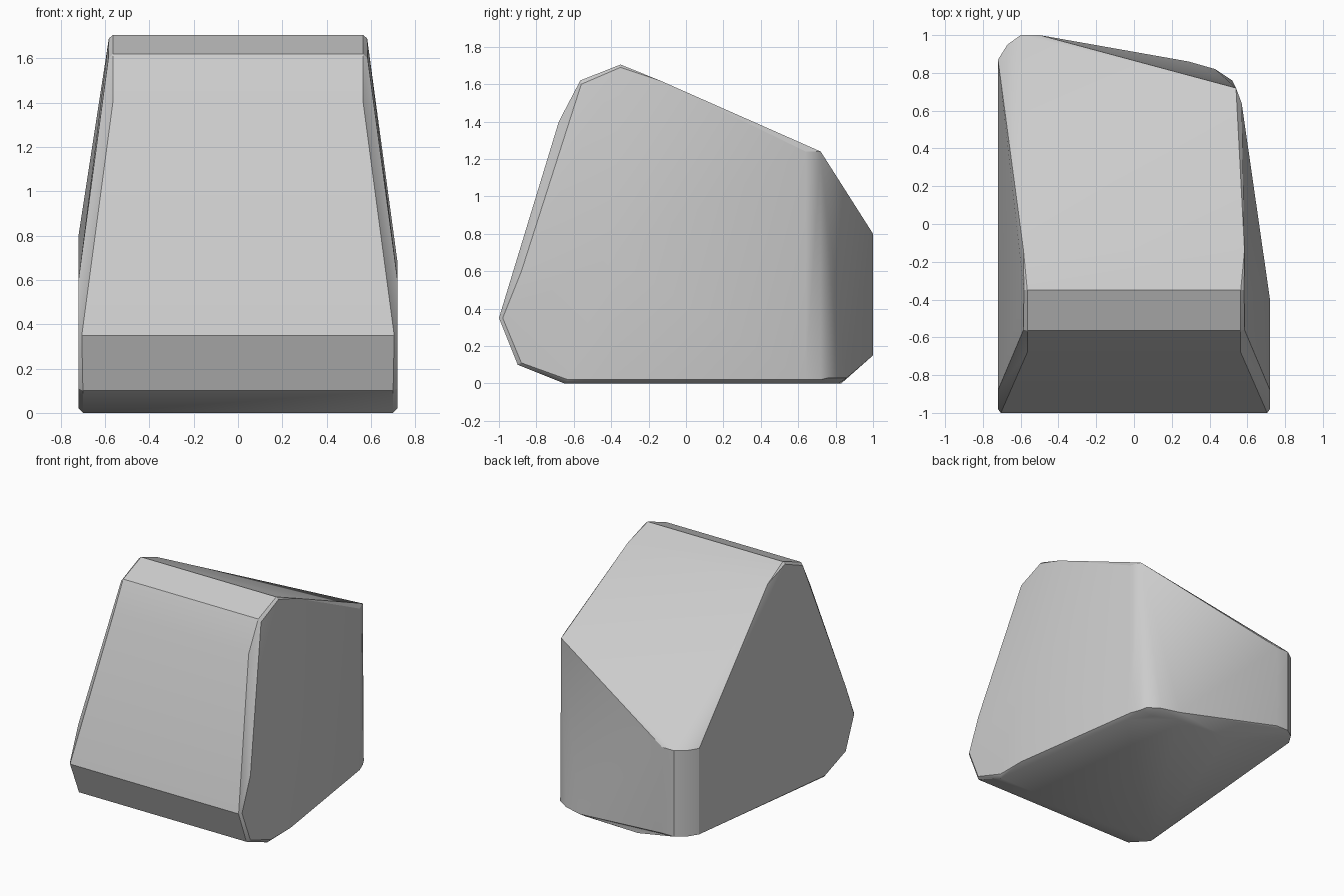
import bpy
import bmesh
import math

default_cube = bpy.data.objects.get("Cube")
if default_cube:
    bpy.data.objects.remove(default_cube, do_unlink=True)


def mirrored(points):
    """Return the points together with their copies across the x axis."""
    return points + [(-x, y, z) for x, y, z in points]


def extruded(outline, heights):
    """Repeat a flat outline at every given height."""
    return [(x, y, z) for x, y in outline for z in heights]


# Broad front, crest and underside lip
front_edge = mirrored([
    (.7, -.65, 0), (.7, -.9, .1), (.705, -1, .35),
    (.565, -.68, 1.4), (.565, -.565, 1.62), (.565, -.35, 1.705),
])

# Narrow bevel where the front turns into the side walls
side_edge = mirrored([
    (.72, -.63, .02), (.72, -.88, .11), (.72, -.98, .35), (.72, -.88, .6),
    (.585, -.56, 1.6), (.583, -.35, 1.69), (.585, -.14, 1.62),
])

# Right wall, which bends inwards towards the back
right_wall = extruded([(.72, -.4)], [.02, .68])

# Low rounded corner at the back left
back_left_corner = extruded(
    [(-.5, 1), (-.6, 1), (-.67, .95), (-.72, .87)], [.15, .8])

# Tall rounded corner at the back right
back_right_corner = extruded([(.57, .64), (.54, .72)], [.02, 1.24])
back_right_foot = extruded([(.52, .76), (.43, .82), (.29, .86)], [.03])

# Flat base behind the lip
base = extruded([(-.18, .83), (.27, .815), (.44, .73), (.55, .57)], [0])

# Wrap all the edges in one faceted stone
bm = bmesh.new()
for part in (front_edge, side_edge, right_wall, back_left_corner,
             back_right_corner, back_right_foot, base):
    for point in part:
        bm.verts.new(point)
hull = bmesh.ops.convex_hull(bm, input=bm.verts[:])
bmesh.ops.delete(bm, geom=[v for v in bm.verts if not v.link_faces],
                 context='VERTS')
bmesh.ops.dissolve_limit(bm, angle_limit=math.radians(1),
                         verts=bm.verts[:], edges=bm.edges[:])
bmesh.ops.recalc_face_normals(bm, faces=bm.faces[:])

mesh = bpy.data.meshes.new("stone_block")
bm.to_mesh(mesh)
bm.free()
stone = bpy.data.objects.new("stone_block", mesh)
bpy.context.collection.objects.link(stone)

# Plain grey stone
grey = bpy.data.materials.new("stone_grey")
grey.use_nodes = True
colour = (.6, .6, .6, 1)
grey.diffuse_color = colour
shader = next(n for n in grey.node_tree.nodes if n.type == 'BSDF_PRINCIPLED')
shader.inputs["Base Color"].default_value = colour
mesh.materials.append(grey)

# Soft shading that keeps the main ridges crisp
bpy.ops.object.select_all(action='DESELECT')
stone.select_set(True)
bpy.context.view_layer.objects.active = stone
bpy.ops.object.shade_smooth_by_angle(angle=math.radians(30))
